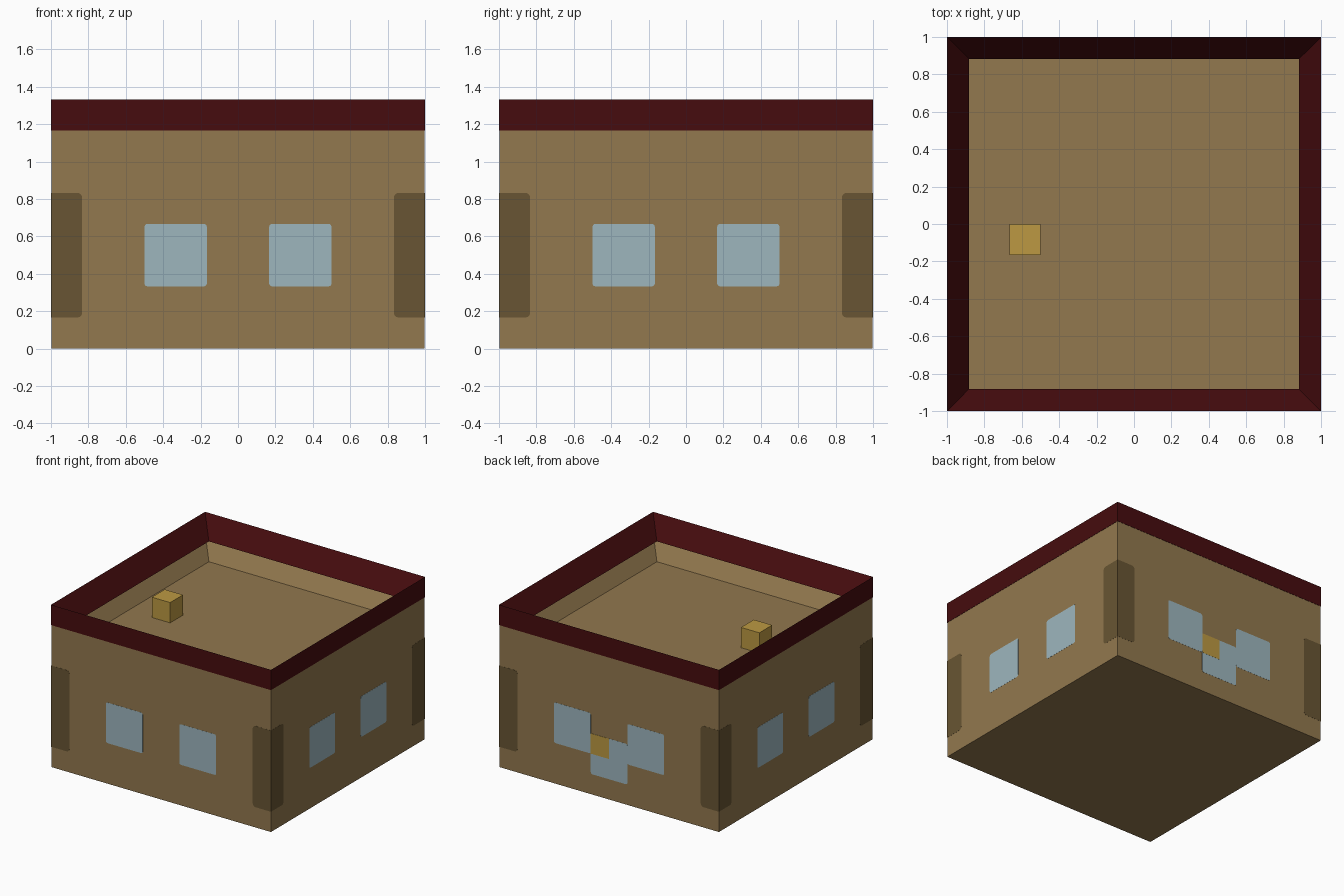
import bpy
import bmesh
import math
from mathutils import Matrix, Vector

default = bpy.data.objects.get("Cube")
if default:
    bpy.data.objects.remove(default)

U = 1 / 6          # module: the building is 12 x 12 x 8 modules
WALL = 0.998       # wall half width, leaving room for thin plates


def material(name, rgb):
    """Flat colour given as 0-255 display values, stored as linear."""
    linear = [((c / 255 + 0.055) / 1.055) ** 2.4 for c in rgb]
    mat = bpy.data.materials.new(name)
    mat.use_nodes = True
    mat.diffuse_color = (*linear, 1)
    mat.node_tree.nodes["Principled BSDF"].inputs["Base Color"].default_value = (*linear, 1)
    return mat


TAN = material("tan wall", (146, 120, 78))
RED = material("dark red trim", (70, 12, 14))
BROWN = material("dark brown", (104, 85, 51))
GLASS = material("pale blue glass", (157, 182, 190))
GOLD = material("gold", (188, 153, 66))


def finish(bm, name, mat):
    bmesh.ops.recalc_face_normals(bm, faces=bm.faces)
    mesh = bpy.data.meshes.new(name)
    bm.to_mesh(mesh)
    bm.free()
    mesh.materials.append(mat)
    obj = bpy.data.objects.new(name, mesh)
    bpy.context.collection.objects.link(obj)
    return obj


def box(low, high):
    low, high = Vector(low), Vector(high)
    bm = bmesh.new()
    place = Matrix.Translation((low + high) / 2) @ Matrix.Diagonal((*(high - low), 1))
    bmesh.ops.create_cube(bm, size=1, matrix=place)
    return bm


def hollow(half, z0, z1, drop):
    """Box with its top sunk by drop, leaving walls one module thick."""
    bm = box((-half, -half, z0), (half, half, z1))
    bm.normal_update()
    top = max(bm.faces, key=lambda f: f.calc_center_median().z)
    bmesh.ops.inset_region(bm, faces=[top], thickness=half - 5 * U)
    bmesh.ops.translate(bm, verts=top.verts, vec=(0, 0, -drop))
    return bm, top


def plate(name, mat, side, u0, u1, z0, z1, radius=0.015, depth=0.001, square=None):
    """Thin rounded plate on a wall; side counts quarter turns from the front.
    Corners lying at u == square stay sharp."""
    bm = bmesh.new()
    corners = [(u0, z0), (u1, z0), (u1, z1), (u0, z1)]
    verts = [bm.verts.new((u, -WALL, z)) for u, z in corners]
    bm.faces.new(verts)
    rounded = [v for v in verts if square is None or abs(v.co.x - square) > 0.01]
    if radius:
        bmesh.ops.bevel(bm, geom=rounded, offset=radius, segments=3,
                        profile=0.5, affect='VERTICES')
    out = bmesh.ops.extrude_face_region(bm, geom=bm.faces[:])["geom"]
    bmesh.ops.translate(bm, verts=[g for g in out if isinstance(g, bmesh.types.BMVert)],
                        vec=(0, -depth, 0))
    bm.transform(Matrix.Rotation(side * math.pi / 2, 4, 'Z'))
    return finish(bm, name, mat)


# Walls with a sunken roof deck
body, deck = hollow(WALL, 0, 7 * U, U)
finish(body, "walls_and_roof_deck", TAN)

# Parapet ring
ring, sunk = hollow(1, 7 * U, 8 * U, U)
bottom = next(f for f in ring.faces if f is not sunk
              and all(abs(v.co.z - 7 * U) < 0.001 for v in f.verts))
bmesh.ops.delete(ring, geom=[sunk, bottom], context='FACES_ONLY')
bmesh.ops.bridge_loops(ring, edges=[e for e in ring.edges if e.is_boundary])
finish(ring, "parapet", RED)

# Small block on the roof
finish(box((-4 * U, -U, 6 * U), (-3 * U, 0, 7 * U)), "roof_block", GOLD)

# Windows and corner panels on every wall
for side, wall in enumerate(("front", "right", "back", "left")):
    for label, sign in (("a", -1), ("b", 1)):
        u0, u1 = sorted((sign * U, sign * 3 * U))
        plate(f"{wall}_window_{label}", GLASS, side, u0, u1, 2 * U, 4 * U)
        edge = sign * (WALL + 0.001)
        u0, u1 = sorted((sign * 5 * U, edge))
        plate(f"{wall}_corner_panel_{label}", BROWN, side, u0, u1, U, 5 * U,
              radius=0.025, square=edge)

# Back door with its gold plate
plate("back_door", GLASS, 2, -U, U, U, 3 * U)
plate("door_plate", GOLD, 2, -U, 0, 2 * U, 3 * U, radius=0, depth=0.002)
